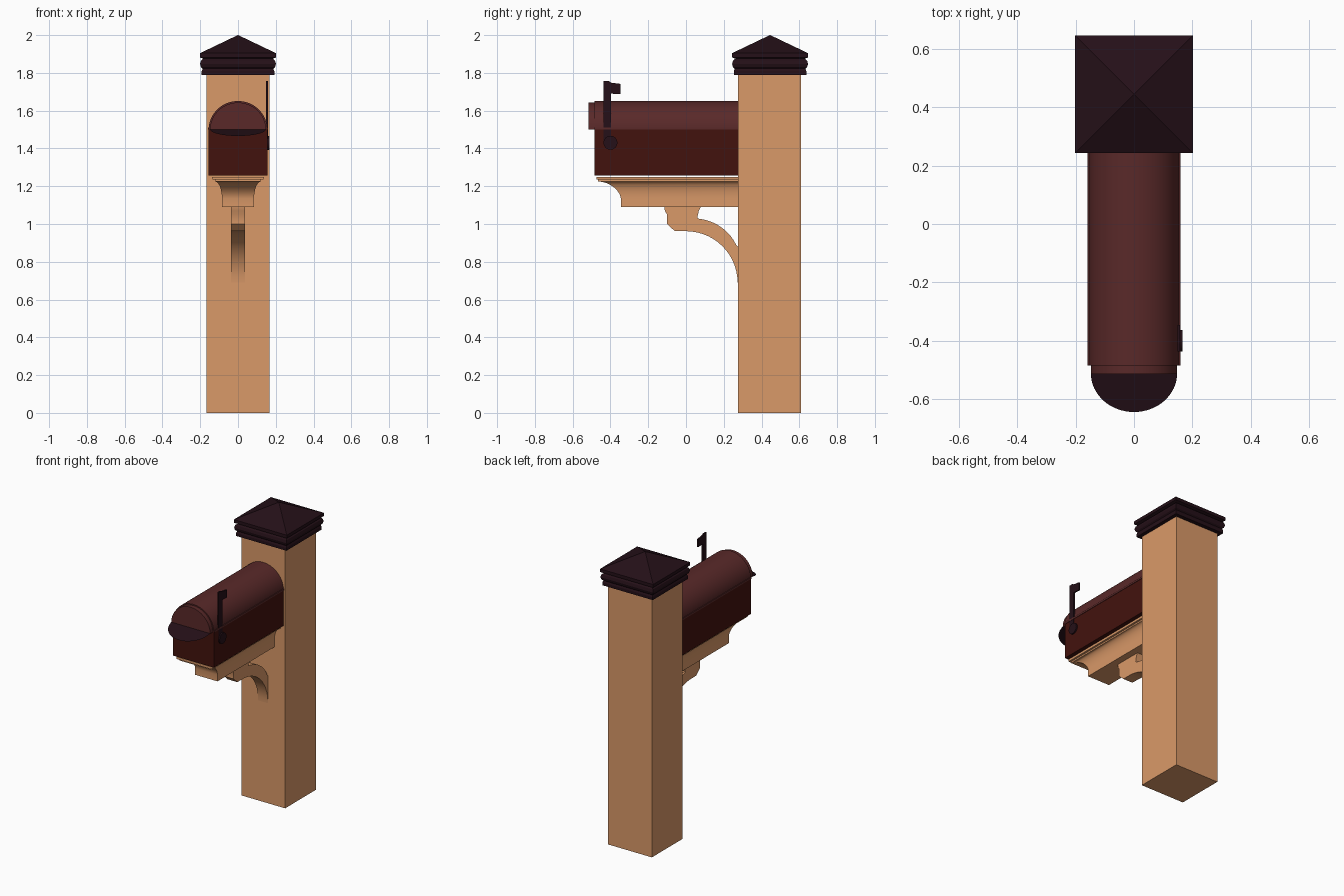
import bpy, bmesh
from math import pi, sin, cos

if "Cube" in bpy.data.objects:
    bpy.data.objects.remove(bpy.data.objects["Cube"])


def material(name, rgb):
    m = bpy.data.materials.new(name)
    m.diffuse_color = (*rgb, 1)
    m.use_nodes = True
    m.node_tree.nodes["Principled BSDF"].inputs["Base Color"].default_value = m.diffuse_color
    return m


wood = material("wood", (0.70, 0.32, 0.14))
maroon = material("maroon", (0.055, 0.006, 0.004))
roof_red = material("roof_red", (0.10, 0.022, 0.022))
dark = material("dark", (0.018, 0.005, 0.009))


def finish(name, bm, mat, smooth=False):
    bmesh.ops.recalc_face_normals(bm, faces=bm.faces)
    me = bpy.data.meshes.new(name)
    bm.to_mesh(me)
    bm.free()
    ob = bpy.data.objects.new(name, me)
    bpy.context.collection.objects.link(ob)
    me.materials.append(mat)
    if smooth:
        bpy.ops.object.select_all(action='DESELECT')
        bpy.context.view_layer.objects.active = ob
        ob.select_set(True)
        bpy.ops.object.shade_smooth_by_angle(angle=0.6)
    return ob


def stack(name, rings, mat, smooth=False):
    """Loft rectangles (x0, x1, y0, y1, z) upward and cap both ends."""
    bm = bmesh.new()
    loops = [[bm.verts.new(p) for p in ((a, c, z), (b, c, z), (b, d, z), (a, d, z))]
             for a, b, c, d, z in rings]
    for lo, hi in zip(loops, loops[1:]):
        for i in range(4):
            j = (i + 1) % 4
            bm.faces.new((lo[i], lo[j], hi[j], hi[i]))
    bm.faces.new(loops[0])
    bm.faces.new(loops[-1])
    bmesh.ops.remove_doubles(bm, verts=bm.verts, dist=1e-5)
    return finish(name, bm, mat, smooth)


def box(name, x0, x1, y0, y1, z0, z1, mat):
    return stack(name, [(x0, x1, y0, y1, z0), (x0, x1, y0, y1, z1)], mat)


def extrude(name, pts, axis, start, end, mat, smooth=False):
    """Extrude a 2D outline along x (outline in y, z) or y (outline in x, z)."""
    def place(p, t):
        return (t, p[0], p[1]) if axis == 'x' else (p[0], t, p[1])
    bm = bmesh.new()
    a = [bm.verts.new(place(p, start)) for p in pts]
    b = [bm.verts.new(place(p, end)) for p in pts]
    for i in range(len(pts)):
        j = (i + 1) % len(pts)
        bm.faces.new((a[i], a[j], b[j], b[i]))
    bm.faces.new(a)
    bm.faces.new(b)
    return finish(name, bm, mat, smooth)


def arc(cx, cz, rx, rz, a0, a1, n):
    return [(cx + rx * cos(a0 + (a1 - a0) * i / n),
             cz + rz * sin(a0 + (a1 - a0) * i / n)) for i in range(n + 1)]


# Post
box("post", -0.167, 0.167, 0.275, 0.61, 0, 1.80, wood)

# Moulded post cap with pyramid top
cap_y = 0.445
cap = [(0.192, 1.79), (0.192, 1.81), (0.187, 1.822), (0.196, 1.83), (0.201, 1.847),
       (0.196, 1.865), (0.184, 1.875), (0.202, 1.882), (0.202, 1.904)]
rings = [(-h, h, cap_y - h, cap_y + h, z) for h, z in cap]
rings.append((-0.001, 0.001, cap_y - 0.001, cap_y + 0.001, 2.0))
stack("post_cap", rings, dark)

# Mailbox body, lip and rounded roof
box("mailbox_body", -0.156, 0.156, -0.485, 0.276, 1.257, 1.505, maroon)
for side, s in (("left", -1), ("right", 1)):
    x = sorted((s * 0.15, s * 0.159))
    box("roof_lip_" + side, *x, -0.485, 0.276, 1.50, 1.512, roof_red)
extrude("mailbox_roof", arc(0, 1.50, 0.155, 0.151, 0, pi, 32), 'y', -0.485, 0.276,
        roof_red, True)
extrude("door_rim", arc(0, 1.50, 0.148, 0.143, 0, pi, 32), 'y', -0.515, -0.48,
        roof_red, True)

# Half-round door hanging open
bm = bmesh.new()
flap = arc(0, -0.512, 0.148, 0.133, pi, 2 * pi, 32)
bm.faces.new([bm.verts.new((x, y, 1.502 + (y + 0.512) * 0.27)) for x, y in flap])
finish("door_flap", bm, dark)

# Signal flag with pivot knob
flag = [(-0.437, 1.44), (-0.397, 1.44), (-0.397, 1.69), (-0.347, 1.688),
        (-0.347, 1.742), (-0.395, 1.748), (-0.41, 1.757), (-0.437, 1.757)]
extrude("signal_flag", flag, 'x', 0.149, 0.158, dark)
extrude("flag_knob", arc(-0.40, 1.43, 0.037, 0.037, 0, 2 * pi * 23 / 24, 23), 'x',
        0.145, 0.166, dark, True)

# Moulded shelf under the mailbox: concave on front and sides
shelf = [(0.085, -0.345, 1.09), (0.085, -0.345, 1.135)]
for i in range(1, 9):
    t = i / 8 * pi / 2
    shelf.append((0.085 + 0.037 * (1 - cos(t)), -0.345 - 0.12 * (1 - cos(t)) ** 0.85,
                  1.135 + 0.09 * sin(t)))
shelf += [(0.122, -0.465, 1.235), (0.135, -0.475, 1.235), (0.137, -0.475, 1.25)]
stack("shelf", [(-x, x, y, 0.276, z) for x, y, z in shelf], wood, True)

# Curved brace with block end
brace = [(0.08, 1.095), (-0.115, 1.095), (-0.112, 1.07), (-0.10, 1.05), (-0.10, 1.0),
         (-0.06, 0.963)]
brace += arc(0.0, 0.69, 0.273, 0.272, pi / 2, 0, 14)
brace += [(0.285, 0.69), (0.285, 0.87)]
brace += arc(0.035, 0.80, 0.25, 0.23, 0.4, 1.45, 10)
brace += [(0.06, 1.035), (0.068, 1.07)]
extrude("brace", brace, 'x', -0.037, 0.037, wood, True)
